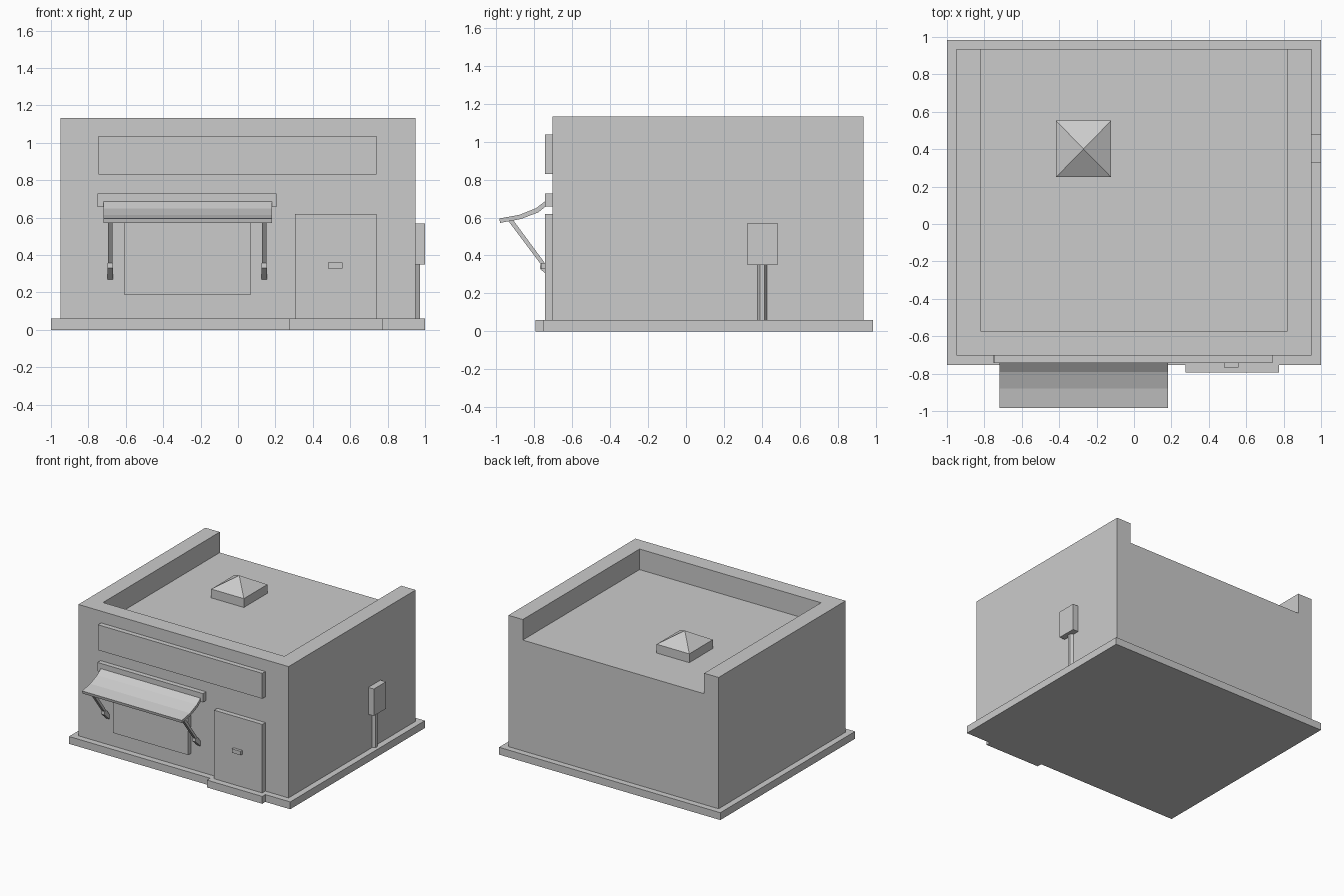
import bpy, bmesh
from math import cos, sin, pi

if "Cube" in bpy.data.objects:
    bpy.data.objects.remove(bpy.data.objects["Cube"])


def prism(name, pts, axis, lo, hi):
    """Extrude a flat outline along an axis; pts are the two other coordinates in xyz order."""
    def place(p, t):
        c = list(p)
        c.insert("xyz".index(axis), t)
        return c
    bm = bmesh.new()
    face = bm.faces.new([bm.verts.new(place(p, lo)) for p in pts])
    top = bmesh.ops.extrude_face_region(bm, geom=[face])["geom"]
    offset = place((0, 0), hi - lo)
    bmesh.ops.translate(bm, vec=offset, verts=[v for v in top if isinstance(v, bmesh.types.BMVert)])
    return finish(name, bm)


def finish(name, bm):
    bmesh.ops.recalc_face_normals(bm, faces=bm.faces)
    me = bpy.data.meshes.new(name)
    bm.to_mesh(me)
    bm.free()
    ob = bpy.data.objects.new(name, me)
    bpy.context.collection.objects.link(ob)
    return ob


def box(name, x, y, z):
    return prism(name, [(x[0], y[0]), (x[1], y[0]), (x[1], y[1]), (x[0], y[1])], "z", *z)


WALL, BACK, FACE = -0.704, 0.936, -0.744   # wall planes and front of the raised panels

# Foundation slab with doorstep as one outline
prism("foundation", [(-1, -0.754), (0.275, -0.754), (0.275, -0.794), (0.775, -0.794),
                     (0.775, -0.754), (1, -0.754), (1, 0.985), (-1, 0.985)], "z", 0, 0.06)

# Walls with parapet on three sides, open at the back, and the sunken roof
prism("walls", [(-0.95, WALL), (0.95, WALL), (0.95, BACK), (0.82, BACK), (0.82, -0.572),
                (-0.82, -0.572), (-0.82, BACK), (-0.95, BACK)], "z", 0.06, 1.133)
box("roof", (-0.82, 0.82), (-0.572, BACK), (0.06, 0.965))

# Skylight: square curb with pyramid cap
bm = bmesh.new()
ring = [(-0.417, 0.25), (-0.122, 0.25), (-0.122, 0.553), (-0.417, 0.553)]
low = [bm.verts.new((x, y, 0.96)) for x, y in ring]
high = [bm.verts.new((x, y, 1.037)) for x, y in ring]
apex = bm.verts.new((-0.27, 0.401, 1.13))
bm.faces.new(low)
for i in range(4):
    j = (i + 1) % 4
    bm.faces.new((low[i], low[j], high[j], high[i]))
    bm.faces.new((high[i], high[j], apex))
finish("skylight", bm)

# Front panels
box("sign_board", (-0.745, 0.74), (FACE, WALL), (0.83, 1.037))
box("awning_header", (-0.75, 0.205), (FACE, WALL), (0.657, 0.728))
box("window", (-0.61, 0.07), (FACE, WALL), (0.19, 0.62))
box("door", (0.305, 0.74), (FACE, WALL), (0.06, 0.62))
box("door_handle", (0.48, 0.56), (-0.766, FACE), (0.328, 0.36))

# Curved awning
prism("awning", [(-0.738, 0.69), (-0.79, 0.65), (-0.88, 0.614), (-0.985, 0.595), (-0.98, 0.572),
                 (-0.872, 0.592), (-0.78, 0.627), (-0.738, 0.66)], "x", -0.72, 0.182)

# Awning struts with wall feet
for side, x in (("left", -0.683), ("right", 0.141)):
    prism(side + "_strut", [(-0.938, 0.583), (-0.912, 0.587), (WALL, 0.305), (WALL, 0.272)],
          "x", x - 0.012, x + 0.012)
    prism(side + "_strut_foot", [(-0.77, 0.33), (-0.768, 0.357), (-0.742, 0.357),
                                 (WALL, 0.31), (WALL, 0.27)], "x", x - 0.015, x + 0.015)

# Meter box and hexagonal conduit on the right wall
box("meter_box", (0.95, 1.0), (0.325, 0.482), (0.35, 0.57))
prism("conduit", [(0.95 + 0.026 * sin(i * pi / 3), 0.402 + 0.026 * cos(i * pi / 3))
                  for i in range(6)], "z", 0.06, 0.35)
